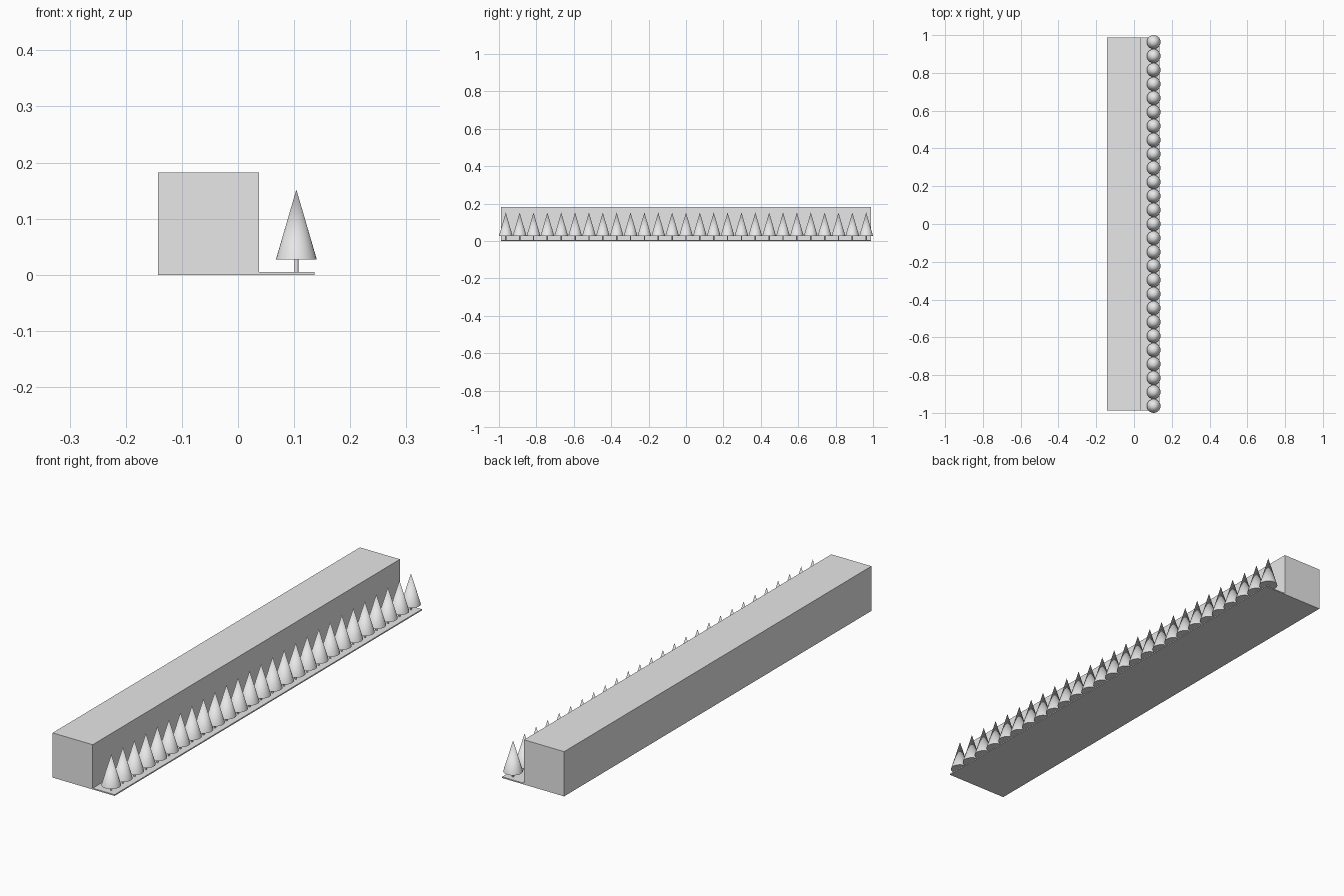
import bpy, bmesh, math
from mathutils import Matrix

cube = bpy.data.objects.get("Cube")
if cube:
    bpy.data.objects.remove(cube, do_unlink=True)

grey = bpy.data.materials.new("plain_grey")
grey.use_nodes = True
grey.diffuse_color = (0.8, 0.8, 0.8, 1)
grey.node_tree.nodes["Principled BSDF"].inputs["Base Color"].default_value = (0.8, 0.8, 0.8, 1)

HALF_LENGTH = 0.988
GROUND_TOP = 0.005
FOLIAGE_BASE = 0.027
TREE_TOP = 0.152
TREE_X = 0.104
TREE_COUNT = 27
TREE_END = 0.9635


def finish(name, bm, smooth=False):
    mesh = bpy.data.meshes.new(name)
    bm.to_mesh(mesh)
    bm.free()
    mesh.materials.append(grey)
    obj = bpy.data.objects.new(name, mesh)
    bpy.context.collection.objects.link(obj)
    if smooth:
        bpy.ops.object.select_all(action='DESELECT')
        obj.select_set(True)
        bpy.context.view_layer.objects.active = obj
        bpy.ops.object.shade_smooth_by_angle(angle=math.radians(40))
    return obj


def box(name, x0, x1, z0, z1):
    bm = bmesh.new()
    place = Matrix.Translation(((x0 + x1) / 2, 0, (z0 + z1) / 2))
    size = Matrix.Diagonal((x1 - x0, 2 * HALF_LENGTH, z1 - z0, 1))
    bmesh.ops.create_cube(bm, size=1, matrix=place @ size)
    return finish(name, bm)


def cone(name, r0, r1, z0, z1, segments):
    bm = bmesh.new()
    bmesh.ops.create_cone(bm, cap_ends=True, segments=segments,
                          radius1=r0, radius2=r1, depth=z1 - z0,
                          matrix=Matrix.Translation((0, 0, (z0 + z1) / 2)))
    return finish(name, bm, smooth=True)


# Ground strip with the long building on it
box("ground", -0.143, 0.136, 0, GROUND_TOP)
box("building", -0.143, 0.0375, GROUND_TOP, 0.182)

# One tree, then linked copies along the row
foliage = cone("foliage", 0.0365, 0, FOLIAGE_BASE, TREE_TOP, 32)
trunk = cone("trunk", 0.0035, 0.0035, GROUND_TOP, FOLIAGE_BASE, 16)
for part in (foliage, trunk):
    for i in range(TREE_COUNT):
        obj = part if i == 0 else part.copy()
        if i:
            bpy.context.collection.objects.link(obj)
        obj.name = f"{part.name.split('_')[0]}_{i + 1}"
        obj.location = (TREE_X, -TREE_END + 2 * TREE_END * i / (TREE_COUNT - 1), 0)
